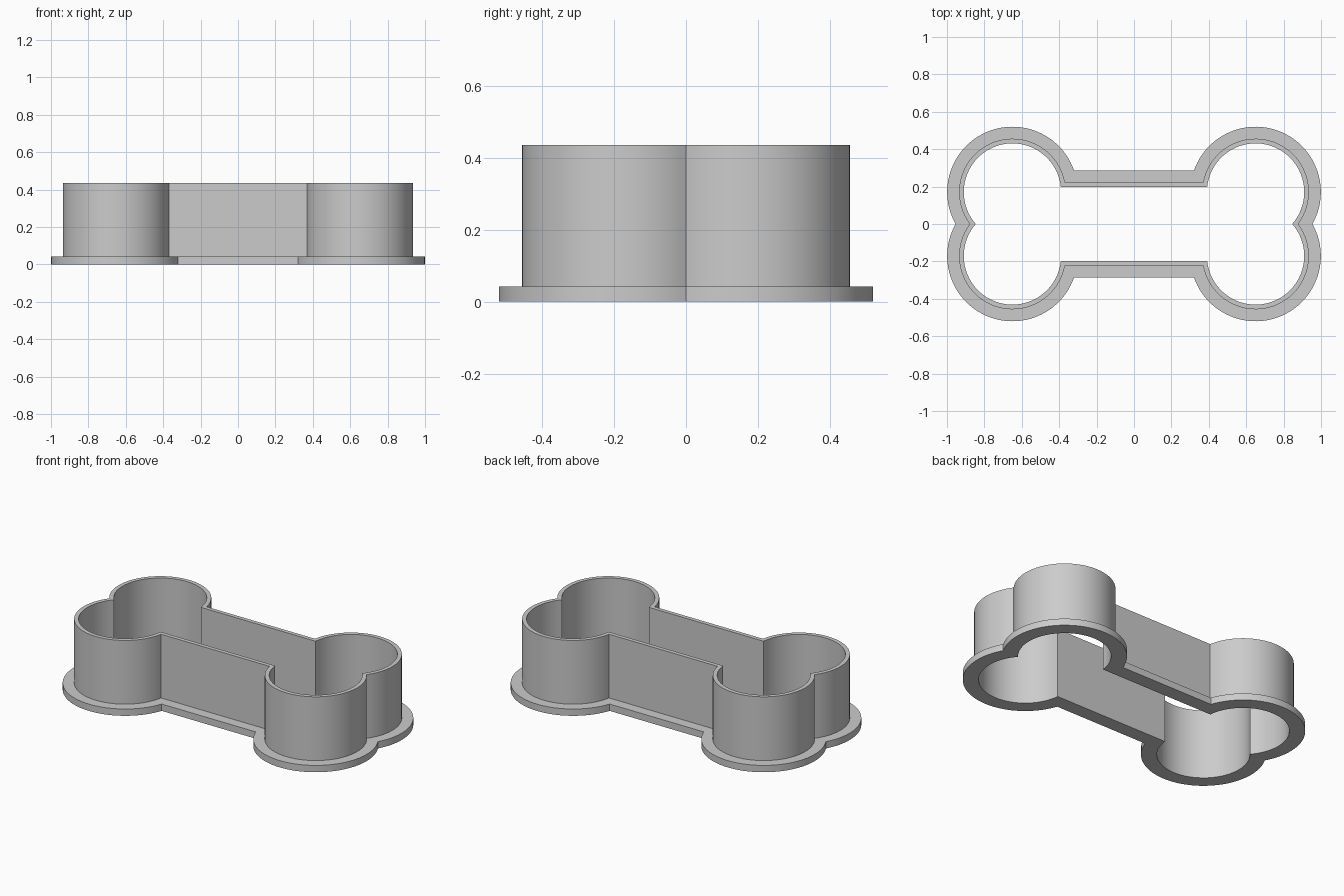
import bpy
import bmesh
from math import asin, cos, sin, pi, radians

if "Cube" in bpy.data.objects:
    bpy.data.objects.remove(bpy.data.objects["Cube"])

LOBE_X, LOBE_Y = 0.65, 0.171
BASE_H, TOP_H = 0.042, 0.435
ARC_STEPS = 48

# Lobe radius and half width of the shaft for each outline
INNER = (0.26, 0.197)
WALL = (0.285, 0.222)
FLANGE = (0.349, 0.286)


def bone_outline(radius, half_width):
    """Closed bone outline: one lobe arc mirrored into four."""
    start = -asin(LOBE_Y / radius)
    end = pi - asin((half_width - LOBE_Y) / radius)
    arc = []
    for i in range(ARC_STEPS + 1):
        a = start + (end - start) * i / ARC_STEPS
        arc.append((LOBE_X + radius * cos(a), LOBE_Y + radius * sin(a)))
    half = arc + [(-x, y) for x, y in reversed(arc)]
    return half + [(x, -y) for x, y in reversed(half[1:-1])]


# Cross-section of the cutter, swept around the bone outline
section = [(INNER, 0), (FLANGE, 0), (FLANGE, BASE_H),
           (WALL, BASE_H), (WALL, TOP_H), (INNER, TOP_H)]

bm = bmesh.new()
rings = [[bm.verts.new((x, y, z)) for x, y in bone_outline(*size)]
         for size, z in section]
count = len(rings[0])
for k, ring in enumerate(rings):
    above = rings[(k + 1) % len(rings)]
    for i in range(count):
        j = (i + 1) % count
        bm.faces.new((ring[i], ring[j], above[j], above[i]))
bmesh.ops.recalc_face_normals(bm, faces=bm.faces)

mesh = bpy.data.meshes.new("bone_cookie_cutter")
bm.to_mesh(mesh)
bm.free()
cutter = bpy.data.objects.new("bone_cookie_cutter", mesh)
bpy.context.collection.objects.link(cutter)

# Plain grey plastic
grey = bpy.data.materials.new("light_grey")
grey.use_nodes = True
colour = (0.6, 0.6, 0.6, 1)
grey.diffuse_color = colour
grey.node_tree.nodes["Principled BSDF"].inputs["Base Color"].default_value = colour
mesh.materials.append(grey)

# Smooth lobes, crisp rims and corners
bpy.ops.object.select_all(action="DESELECT")
cutter.select_set(True)
bpy.context.view_layer.objects.active = cutter
bpy.ops.object.shade_smooth_by_angle(angle=radians(30))
